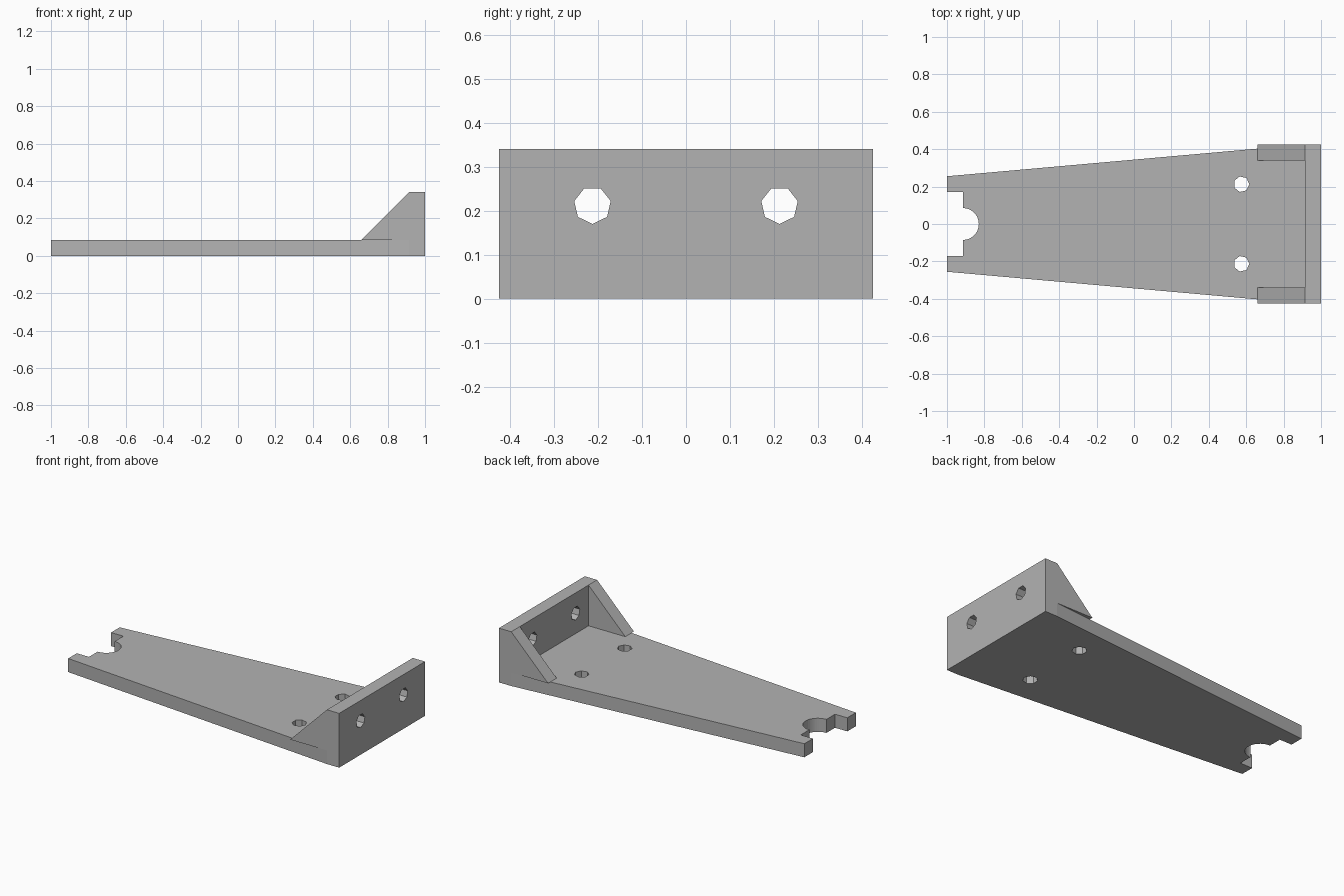
import bpy, bmesh, math
from mathutils import Vector

if "Cube" in bpy.data.objects:
    bpy.data.objects.remove(bpy.data.objects["Cube"])

U = 2 / 23.5            # base module: sheet thickness
X_WALL = 1 - U          # inner face of the end wall
HALF = 5 * U            # half width at the wall

grey = bpy.data.materials.new("plain grey")
grey.diffuse_color = (0.45, 0.45, 0.45, 1)
grey.use_nodes = True
grey.node_tree.nodes["Principled BSDF"].inputs["Base Color"].default_value = grey.diffuse_color


def prism(name, points, sweep):
    """Extrude a closed planar outline along a vector."""
    bm = bmesh.new()
    face = bm.faces.new([bm.verts.new(p) for p in points])
    new = bmesh.ops.extrude_face_region(bm, geom=[face])["geom"]
    bmesh.ops.translate(bm, vec=Vector(sweep),
                        verts=[g for g in new if isinstance(g, bmesh.types.BMVert)])
    bmesh.ops.recalc_face_normals(bm, faces=bm.faces)
    mesh = bpy.data.meshes.new(name)
    bm.to_mesh(mesh)
    bm.free()
    mesh.materials.append(grey)
    obj = bpy.data.objects.new(name, mesh)
    bpy.context.collection.objects.link(obj)
    return obj


def drill(target, name, points, sweep):
    """Cut a prism-shaped hole through the target."""
    cutter = prism(name, points, sweep)
    cutter.hide_render = True
    cutter.hide_set(True)
    cutter.display_type = 'WIRE'
    mod = target.modifiers.new(name, 'BOOLEAN')
    mod.operation = 'DIFFERENCE'
    mod.solver = 'EXACT'
    mod.object = cutter


# Tapered base plate with a stepped, round-bottomed notch in its narrow end
half_outline = [(X_WALL, HALF), (-1, 3 * U), (-1, 2 * U), (-1 + U, 2 * U)]
arc = [(-1 + U + U * math.cos(a), U * math.sin(a))
       for a in (math.pi / 2 - math.pi * i / 24 for i in range(25))]
outline = half_outline + arc + [(x, -y) for x, y in reversed(half_outline)]
plate = prism("base_plate", [(x, y, 0) for x, y in outline], (0, 0, U))

# Upright end wall
wall = prism("end_wall", [(X_WALL, -HALF, 0), (1, -HALF, 0),
                          (1, HALF, 0), (X_WALL, HALF, 0)], (0, 0, 4 * U))

# Seven-sided screw holes and corner gussets on both sides
ring = [(U / 2 * math.cos(math.tau * i / 7), U / 2 * math.sin(math.tau * i / 7))
        for i in range(7)]
for side, label in ((-1, "front"), (1, "back")):
    y = side * 2.5 * U
    drill(plate, label + "_plate_hole_cutter",
          [(-1 + 18.5 * U + a, y + b, -U) for a, b in ring], (0, 0, 3 * U))
    drill(wall, label + "_wall_hole_cutter",
          [(X_WALL - U, y + b, 2.5 * U - a) for a, b in ring], (3 * U, 0, 0))
    prism(label + "_gusset", [(X_WALL - 3 * U, side * HALF, U), (X_WALL, side * HALF, U),
                              (X_WALL, side * HALF, 4 * U)], (0, -side * U, 0))
